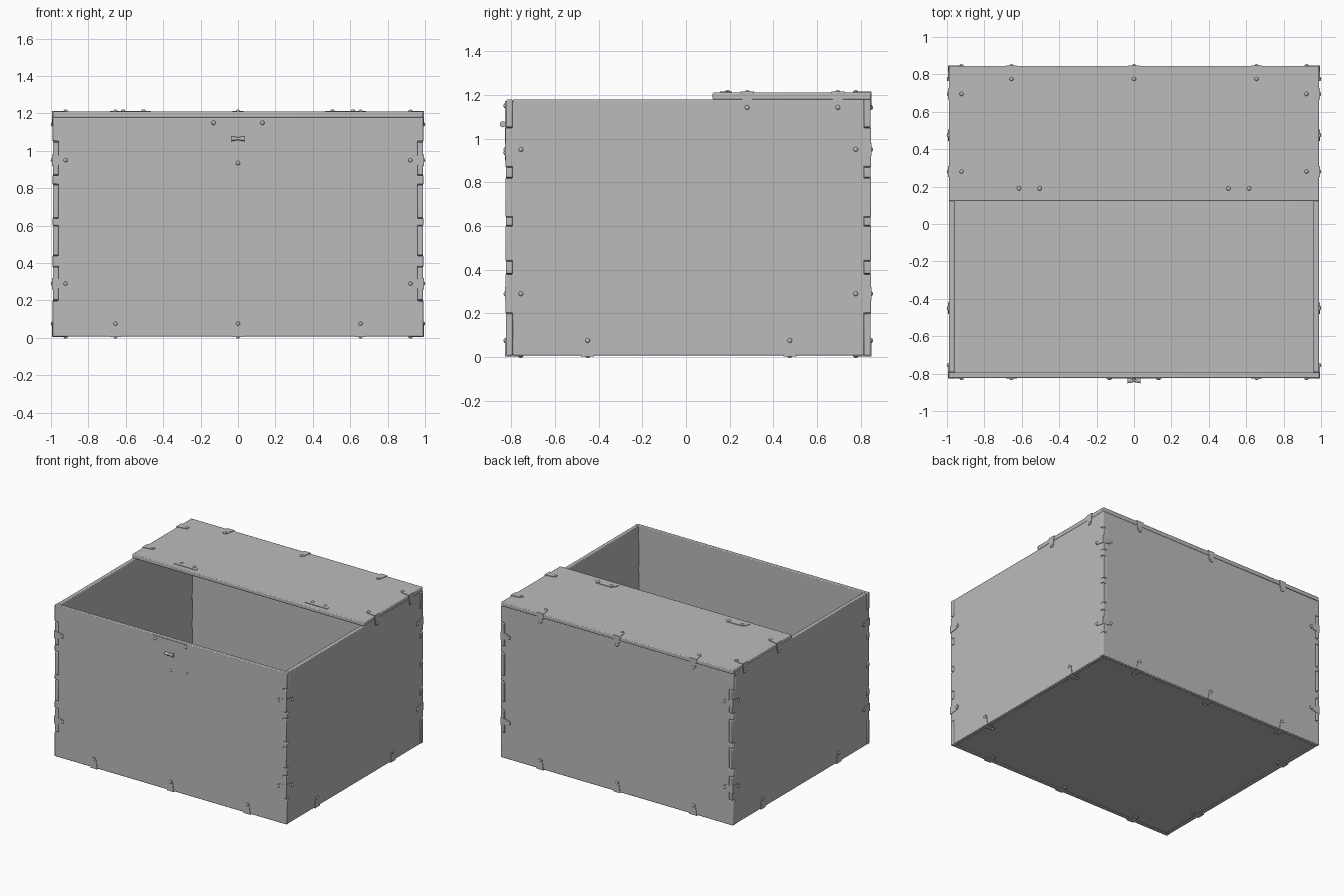
import bpy, bmesh
from mathutils import Matrix, Vector

cube = bpy.data.objects.get("Cube")
if cube:
    bpy.data.objects.remove(cube, do_unlink=True)

grey = bpy.data.materials.new("plain grey")
grey.use_nodes = True
GREY = (0.5, 0.5, 0.5, 1)
grey.diffuse_color = GREY
grey.node_tree.nodes["Principled BSDF"].inputs["Base Color"].default_value = GREY

X, Y, Z = Vector((1, 0, 0)), Vector((0, 1, 0)), Vector((0, 0, 1))
SIDE, FRONT, BACK = 0.99, -0.823, 0.844   # outer wall faces
BASE, RIM, LID_TOP = 0.008, 1.178, 1.21
WALL, PROUD = 0.03, 0.003
MID = (FRONT + BACK) / 2
JOINTS = [BASE, 0.2, 0.38, 0.44, 0.6, 0.64, 0.82, 0.87, 1.05, RIM]


def finish(name, bm, bevel=0):
    bmesh.ops.recalc_face_normals(bm, faces=bm.faces)
    mesh = bpy.data.meshes.new(name)
    bm.to_mesh(mesh)
    bm.free()
    mesh.materials.append(grey)
    obj = bpy.data.objects.new(name, mesh)
    bpy.context.collection.objects.link(obj)
    if bevel:
        mod = obj.modifiers.new("soft edges", 'BEVEL')
        mod.width, mod.segments = bevel, 2
        mod.limit_method = 'ANGLE'
    bpy.ops.object.select_all(action='DESELECT')
    obj.select_set(True)
    bpy.context.view_layer.objects.active = obj
    bpy.ops.object.shade_smooth_by_angle()
    return obj


def prism(bm, points, origin, u, v, depth):
    """Polygon in the u, v plane, extruded by the depth vector."""
    verts = [bm.verts.new(origin + u * a + v * b) for a, b in points]
    face = bm.faces.new(verts)
    out = bmesh.ops.extrude_face_region(bm, geom=[face])
    moved = [g for g in out["geom"] if isinstance(g, bmesh.types.BMVert)]
    bmesh.ops.translate(bm, verts=moved, vec=depth)


def rivet(bm, place, n, r=0.012):
    """Flattened dome head with its axis along n."""
    turn = n.to_track_quat('Z', 'Y').to_matrix().to_4x4()
    bmesh.ops.create_uvsphere(bm, u_segments=12, v_segments=8, radius=r,
                              matrix=Matrix.Translation(place) @ turn
                              @ Matrix.Diagonal((1, 1, 0.75, 1)))


def slab(name, low, high, bevel):
    bm = bmesh.new()
    (x0, y0, z0), (x1, y1, z1) = low, high
    prism(bm, [(x0, y0), (x1, y0), (x1, y1), (x0, y1)], Z * z0, X, Y, Z * (z1 - z0))
    return finish(name, bm, bevel)


def jointed_board(name, half, origin, u, depth, tab_first):
    """Wall board with finger joints along both upright ends."""
    edge = []
    for i in range(len(JOINTS) - 1):
        out = (i % 2 == 0) == tab_first
        w = half + PROUD if out else half - WALL
        trim = 0.0015 if out else -0.0015
        lo = JOINTS[i] + (trim if i else 0)
        hi = JOINTS[i + 1] - (trim if i < len(JOINTS) - 2 else 0)
        edge += [(w, lo), (w, hi)]
    outline = edge + [(-a, b) for a, b in reversed(edge)]
    bm = bmesh.new()
    prism(bm, outline, origin, u, Z, depth)
    return finish(name, bm, 0.005)


def clip(name, corner, along, faces):
    """Tapered metal strap folded over an edge; faces = (inward, normal) pairs."""
    bm = bmesh.new()
    for inward, n in faces:
        shape = [(-0.03, -0.004), (0.03, -0.004), (0.018, 0.07),
                 (0.01, 0.08), (-0.01, 0.08), (-0.018, 0.07)]
        prism(bm, shape, corner, along, inward, n * 0.004)
        rivet(bm, corner + inward * 0.068 + n * 0.003, n, 0.011)
    finish(name, bm)


# Walls and floor
jointed_board("front_wall", SIDE, Y * FRONT, X, Y * WALL, True)
jointed_board("back_wall", SIDE, Y * BACK, X, Y * -WALL, True)
for s, label in ((1, "left"), (-1, "right")):
    jointed_board(label + "_wall", (BACK - FRONT) / 2,
                  X * s * SIDE + Y * MID, Y, X * -s * WALL, False)
inner = SIDE - WALL
slab("floor", (-inner, FRONT + WALL, BASE + 0.002),
     (inner, BACK - WALL, BASE + WALL), 0)

# Fixed rear part of the top
slab("rear_lid", (-SIDE, 0.122, RIM - 0.001), (SIDE, BACK + 0.001, LID_TOP), 0.006)

# Straps along the bottom and lid edges
for s, label in ((1, "left"), (-1, "right")):
    for y in (-0.45, 0.475):
        clip(label + "_bottom_clip", Vector((s * SIDE, y, BASE)), Y,
             [(Z, X * s), (X * -s, -Z)])
    for y in (0.28, 0.695):
        clip(label + "_lid_clip", Vector((s * SIDE, y, LID_TOP)), Y,
             [(-Z, X * s), (X * -s, Z)])
    # Straps around the upright corners
    for wall_y, n, end in ((FRONT, -Y, "front"), (BACK, Y, "back")):
        for z in (0.29, 0.95):
            clip(end + "_" + label + "_corner_clip", Vector((s * SIDE, wall_y, z)), Z,
                 [(X * -s, n), (-n, X * s)])
for x in (-0.655, 0, 0.655):
    clip("front_bottom_clip", Vector((x, FRONT, BASE)), X, [(Z, -Y), (Y, -Z)])
    clip("back_bottom_clip", Vector((x, BACK, BASE)), X, [(Z, Y), (-Y, -Z)])
    clip("back_lid_clip", Vector((x, BACK, LID_TOP)), X, [(-Z, Y), (-Y, Z)])

# Lock plate with cut lower corners
bm = bmesh.new()
half = [(0.1, 0.9), (0.15, 0.96), (0.15, RIM - 0.006)]
prism(bm, half + [(-a, b) for a, b in reversed(half)], Y * FRONT, X, Z, Y * -0.004)
for x, z in ((-0.13, 1.15), (0.13, 1.15), (0, 0.935)):
    rivet(bm, Vector((x, FRONT - 0.003, z)), -Y)
finish("lock_plate", bm)

# Turn latch: waisted bar on a short stem
bm = bmesh.new()
for s in (1, -1):
    bmesh.ops.create_cone(bm, cap_ends=True, segments=12, radius1=0.007, radius2=0.014,
                          depth=0.034, matrix=Matrix.Translation((s * 0.017, -0.838, 1.065))
                          @ (X * s).to_track_quat('Z', 'Y').to_matrix().to_4x4())
bmesh.ops.create_cone(bm, cap_ends=True, segments=12, radius1=0.008, radius2=0.008,
                      depth=0.02, matrix=Matrix.Translation((0, -0.83, 1.065))
                      @ Matrix.Rotation(1.5708, 4, 'X'))
finish("latch", bm)

# Hinge plates on the rear lid
for s, label in ((1, "left"), (-1, "right")):
    bm = bmesh.new()
    half = [(0.095, 0.155), (0.09, 0.18), (0.065, 0.21)]
    prism(bm, half + [(-a, b) for a, b in reversed(half)],
          Vector((s * 0.56, 0, LID_TOP)), X, Y, Z * 0.004)
    for dx in (-0.055, 0.055):
        rivet(bm, Vector((s * 0.56 + dx, 0.19, LID_TOP + 0.003)), Z)
    finish(label + "_hinge_plate", bm)
